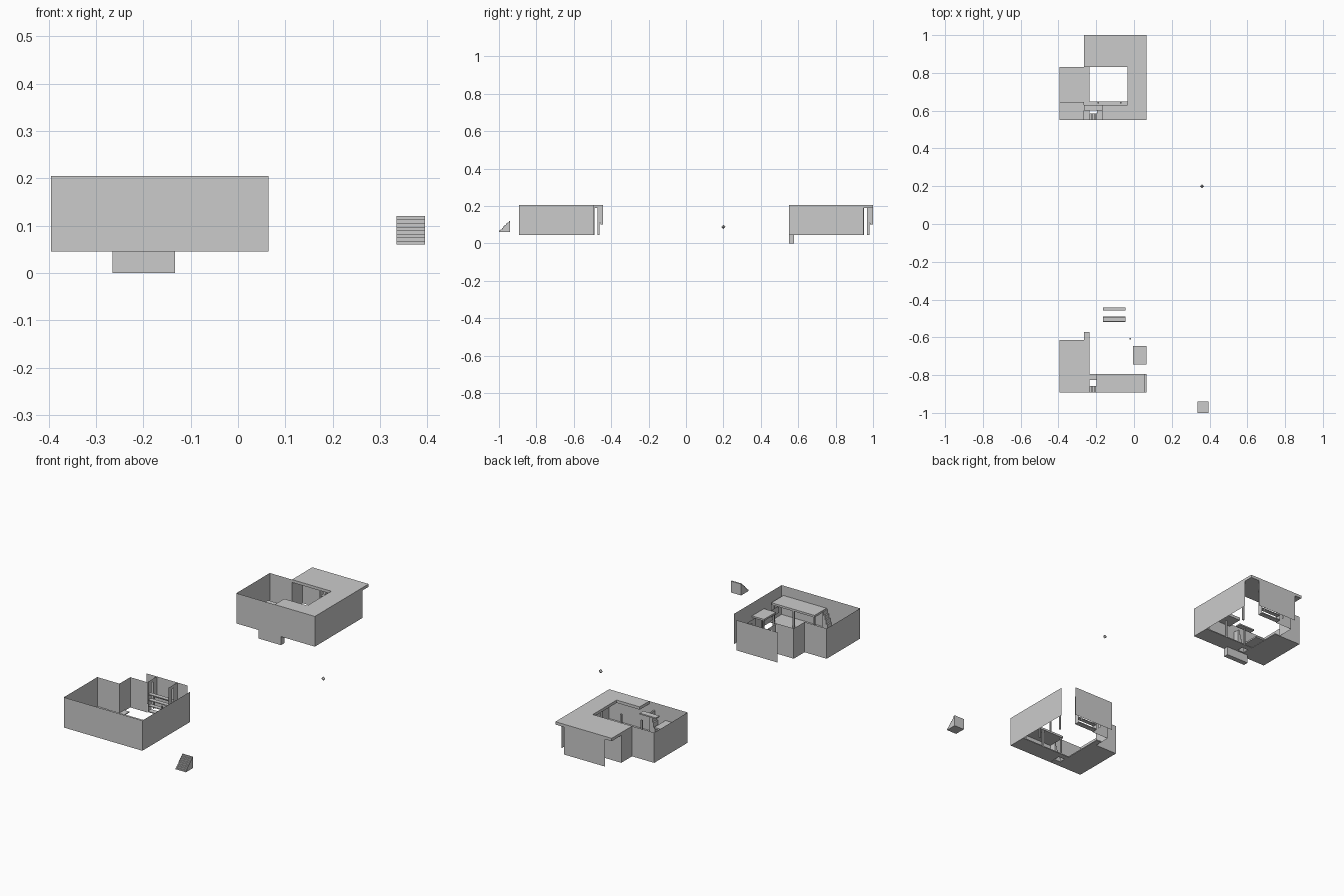
import bpy, bmesh

if "Cube" in bpy.data.objects:
    bpy.data.objects.remove(bpy.data.objects["Cube"])

Z0, Z1 = 0.045, 0.205          # storey bottom and wall top


def make(name, verts, faces):
    me = bpy.data.meshes.new(name)
    me.from_pydata(verts, [], faces)
    ob = bpy.data.objects.new(name, me)
    bpy.context.collection.objects.link(ob)
    return ob


def box(name, x0, x1, y0, y1, z0, z1):
    bm = bmesh.new()
    bmesh.ops.create_cube(bm, size=1)
    for v in bm.verts:
        v.co.x = x0 if v.co.x < 0 else x1
        v.co.y = y0 if v.co.y < 0 else y1
        v.co.z = z0 if v.co.z < 0 else z1
    ob = make(name, [], [])
    bm.to_mesh(ob.data)
    bm.free()
    return ob


def wall(name, path, z0=Z0, z1=Z1):
    # single-sheet wall following a plan path
    n = len(path)
    verts = [(x, y, z) for z in (z0, z1) for x, y in path]
    return make(name, verts, [(i, i + 1, n + i + 1, n + i) for i in range(n - 1)])


def slab(name, outline, z0, z1):
    # extruded plan outline
    n = len(outline)
    verts = [(x, y, z) for z in (z0, z1) for x, y in outline]
    faces = [tuple(reversed(range(n))), tuple(range(n, 2 * n))]
    faces += [(i, (i + 1) % n, n + (i + 1) % n, n + i) for i in range(n)]
    return make(name, verts, faces)


def stairs(name, x0, x1, y0, y1, z0, z1, count, along="y"):
    # solid stepped profile rising toward +y or +x
    a0, a1, b0, b1 = (y0, y1, x0, x1) if along == "y" else (x0, x1, y0, y1)
    prof = [(a0, z0)]
    for i in range(count):
        z = z0 + (z1 - z0) * (i + 1) / count
        prof += [(a0 + (a1 - a0) * i / count, z), (a0 + (a1 - a0) * (i + 1) / count, z)]
    prof = prof[1:] + [(a1, z0), (a0, z0)]
    n = len(prof)
    verts = [((b, a, z) if along == "y" else (a, b, z)) for b in (b0, b1) for a, z in prof]
    faces = [tuple(range(n)), tuple(reversed(range(n, 2 * n)))]
    faces += [(i, n + i, n + (i + 1) % n, (i + 1) % n) for i in range(n)]
    ob = make(name, verts, faces)
    bm = bmesh.new()
    bm.from_mesh(ob.data)
    bmesh.ops.recalc_face_normals(bm, faces=bm.faces)
    bm.to_mesh(ob.data)
    bm.free()


def shell(tag, f):
    # outer sheets shared by both storeys; f is the front wall's y
    wall(tag + "_outer_wall", [(0.065, f + 0.4), (0.065, f), (-0.395, f), (-0.395, f + 0.28),
                               (-0.265, f + 0.28), (-0.265, f + 0.37), (-0.165, f + 0.37)])
    wall(tag + "_back_wall", [(-0.225, f + 0.45), (0.015, f + 0.45)])
    # side walls of the back room, with two openings each
    for i, x in enumerate((-0.165, -0.045)):
        n = f"{tag}_room_{i}_"
        wall(n + "lintel", [(x, f + 0.375), (x, f + 0.45)], 0.188, Z1)
        wall(n + "jamb", [(x, f + 0.375), (x, f + 0.403)], Z0, 0.188)
        wall(n + "mullion", [(x, f + 0.419), (x, f + 0.431)], Z0, 0.188)
        wall(n + "panel", [(x, f + 0.431), (x, f + 0.45)], 0.11, 0.188)
    # room floor strips and shelves
    box(tag + "_room_ledge", -0.165, -0.045, f + 0.435, f + 0.45, 0.1, 0.108)
    box(tag + "_room_sill", -0.165, -0.045, f + 0.375, f + 0.402, Z0, 0.05)
    for i in range(3):
        box(f"{tag}_shelf_{i}", -0.165, -0.045, f + 0.378, f + 0.4, 0.075 + i * 0.03, 0.079 + i * 0.03)
    # main floor
    box(tag + "_left_floor", -0.395, -0.235, f, f + 0.28, Z0, 0.05)
    box(tag + "_floor_strip", -0.235, 0.065, f + 0.068, f + 0.098, Z0, 0.05)
    box(tag + "_front_floor", -0.195, 0.065, f, f + 0.068, Z0, 0.05)
    # gallery posts
    for i, x in enumerate((-0.19, -0.07, 0.045)):
        box(f"{tag}_post_{i}", x - 0.004, x + 0.004, f + 0.088, f + 0.096, 0.05, 0.145)
    box(tag + "_court_post", -0.024, -0.016, f + 0.282, f + 0.29, Z0, 0.15)


# lower storey at the front of the sheet
A = -0.893
shell("lower", A)
box("lower_gallery", -0.198, 0.055, A, A + 0.1, 0.142, 0.153)
stairs("lower_stairs", -0.235, -0.197, A, A + 0.035, 0.045, 0.15, 5, "x")
box("lower_stub_floor", -0.265, -0.235, A + 0.28, A + 0.32, Z0, 0.05)
box("lower_landing", -0.005, 0.065, A + 0.148, A + 0.248, 0.128, 0.137)
for i, y in enumerate((A + 0.152, A + 0.238)):
    box(f"lower_landing_leg_{i}", 0.0, 0.007, y, y + 0.006, Z0, 0.128)
wall("lower_rail", [(0.025, A + 0.148), (0.025, A + 0.08), (0.065, A + 0.08)], 0.1, 0.137)

# upper storey with its roof
B = 0.55
shell("upper", B)
slab("upper_roof", [(-0.17, B), (0.065, B), (0.065, 1.0), (-0.265, 1.0), (-0.265, 0.83),
                    (-0.035, 0.83), (-0.035, 0.63), (-0.17, 0.63)], 0.19, 0.205)
box("upper_loft", -0.265, -0.17, 0.60, 0.63, 0.165, 0.172)
box("upper_left_platform", -0.395, -0.265, B, 0.645, 0.12, 0.128)
stairs("upper_stairs", -0.235, -0.197, B, B + 0.035, 0.045, 0.165, 5, "x")
box("stairwell_box", -0.265, -0.133, B, B + 0.027, 0.0, Z0)

# loose stair wedge
stairs("stair_wedge", 0.335, 0.395, -1.0, -0.94, 0.06, 0.12, 8)

# small eight-sided gem
r = 0.011
make("gem", [(0.36 + a * r, 0.2 + b * r, 0.088 + c * r) for a, b, c in
             ((1, 0, 0), (0, 1, 0), (-1, 0, 0), (0, -1, 0), (0, 0, 1), (0, 0, -1))],
     [(i, (i + 1) % 4, 4) for i in range(4)] + [((i + 1) % 4, i, 5) for i in range(4)])
